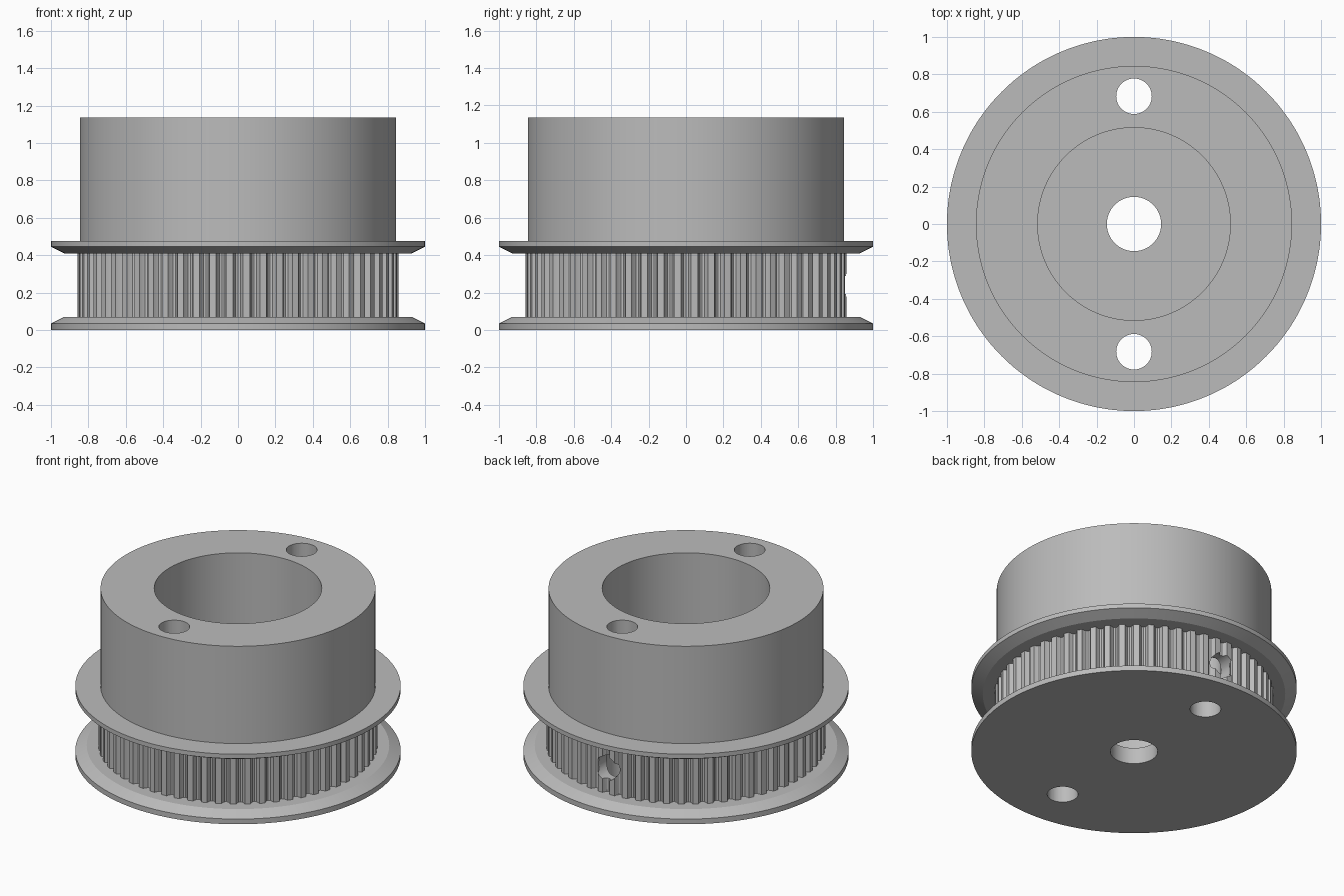
import bpy
import bmesh
from math import cos, sin, tau, pi

cube = bpy.data.objects.get("Cube")
if cube:
    bpy.data.objects.remove(cube)

TEETH = 60
TIP = 0.858
# One tooth pitch: position along the pitch and groove depth there
GROOVE = [(-0.3, 0), (-0.24, 0.015), (-0.14, 0.029), (0, 0.034),
          (0.14, 0.029), (0.24, 0.015), (0.3, 0), (0.5, 0)]
STEPS = [((tooth + pos) * tau / TEETH, depth)
         for tooth in range(TEETH) for pos, depth in GROOVE]

# Closed lathe profile (radius, height), from the shaft hole outwards and up
PROFILE = [(0.145, 0), (1, 0), (1, 0.035), (0.93, 0.07),
           (TIP, 0.07), (TIP, 0.41),
           (0.93, 0.41), (1, 0.445), (1, 0.475), (0.845, 0.475),
           (0.845, 1.135), (0.515, 1.135), (0.515, 0.11), (0.145, 0.11)]

metal = bpy.data.materials.new("grey metal")
metal.use_nodes = True
colour = (0.5, 0.5, 0.5, 1)
metal.diffuse_color = colour
metal.node_tree.nodes["Principled BSDF"].inputs["Base Color"].default_value = colour


def make_pulley():
    """Lathe the whole body, with grooves on the tooth rings."""
    bm = bmesh.new()
    rings = []
    for radius, height in PROFILE:
        ring = []
        for angle, depth in STEPS:
            r = radius - (depth if radius == TIP else 0)
            ring.append(bm.verts.new((r * cos(angle), r * sin(angle), height)))
        rings.append(ring)
    n = len(STEPS)
    for i, low in enumerate(rings):
        high = rings[(i + 1) % len(rings)]
        for j in range(n):
            k = (j + 1) % n
            bm.faces.new((low[j], low[k], high[k], high[j]))
    bmesh.ops.recalc_face_normals(bm, faces=bm.faces)
    mesh = bpy.data.meshes.new("toothed_pulley")
    bm.to_mesh(mesh)
    bm.free()
    obj = bpy.data.objects.new("toothed_pulley", mesh)
    bpy.context.collection.objects.link(obj)
    mesh.materials.append(metal)
    return obj


def drill(target, radius, length, location, rotation=(0, 0, 0)):
    """Cut a round hole through the target."""
    bpy.ops.mesh.primitive_cylinder_add(vertices=48, radius=radius, depth=length,
                                        location=location, rotation=rotation)
    cutter = bpy.context.object
    cutter.name = "hole_cutter"
    cutter.hide_render = True
    cutter.data.materials.append(metal)
    cut = target.modifiers.new("hole", "BOOLEAN")
    cut.operation = "DIFFERENCE"
    cut.solver = "EXACT"
    cut.object = cutter
    bpy.context.view_layer.objects.active = target
    bpy.ops.object.modifier_apply(modifier=cut.name)
    bpy.data.objects.remove(cutter)


pulley = make_pulley()

# Two holes along the axis
for side in (-1, 1):
    drill(pulley, 0.095, 3, (0, side * 0.683, 0.5))

# Radial screw hole in the back, between the flanges
drill(pulley, 0.08, 0.6, (0, 0.75, 0.24), (pi / 2, 0, 0))

# Smooth walls with crisp rims
bpy.ops.object.select_all(action="DESELECT")
pulley.select_set(True)
bpy.context.view_layer.objects.active = pulley
bpy.ops.object.shade_smooth_by_angle(angle=pi / 7)
